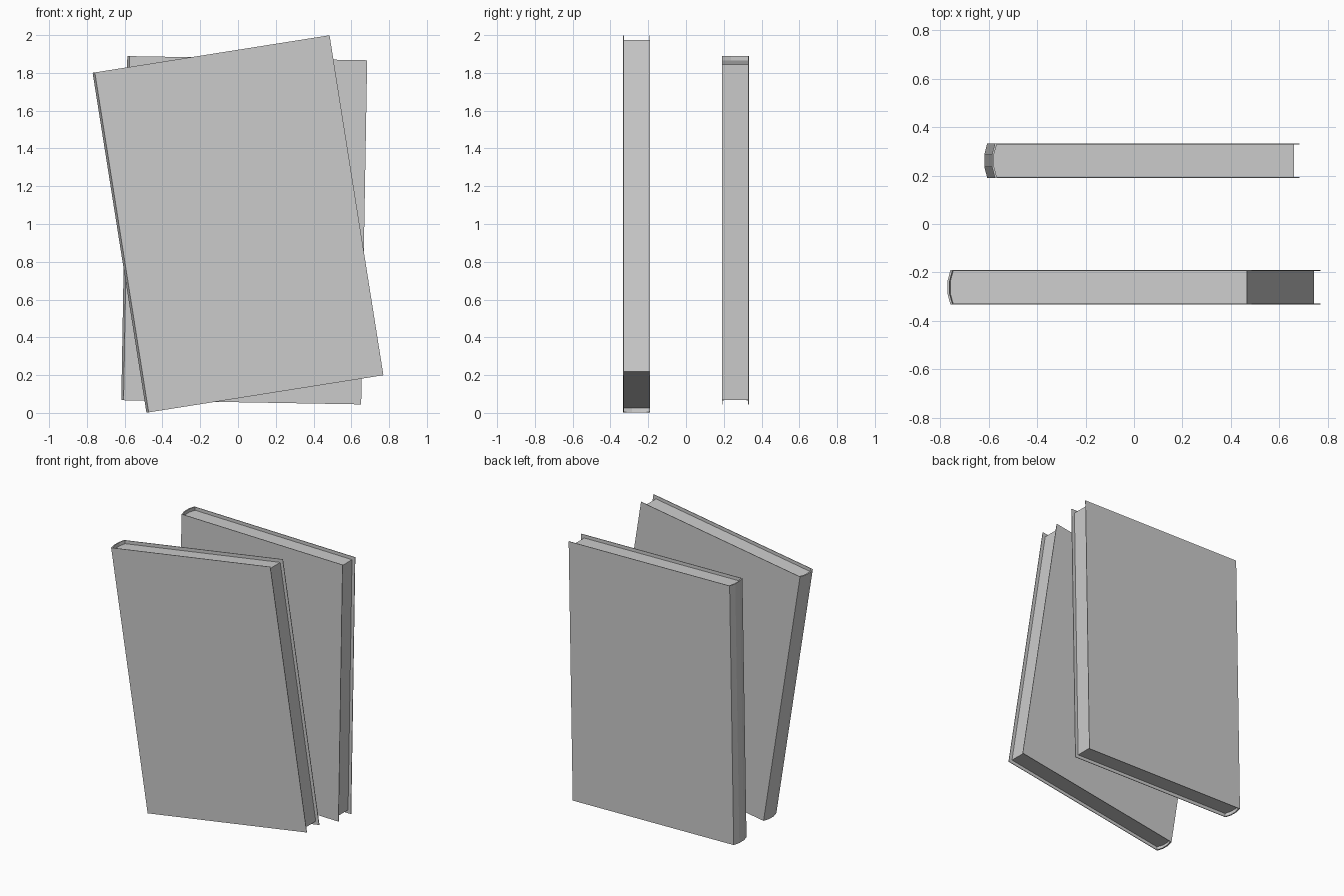
import bpy, bmesh, math
from mathutils import Matrix

if "Cube" in bpy.data.objects:
    bpy.data.objects.remove(bpy.data.objects["Cube"])

W, H, T = 1.27, 1.822, 0.143      # overall width, height and thickness of a book
BOARD, SPINE, BULGE = 0.004, 0.008, 0.012
INSET = 0.023                      # pages set back from the cover edges


def extrude_profile(name, points, height, matrix):
    """Extrude a plan profile (x, y) upward, centred on its own middle."""
    bm = bmesh.new()
    face = bm.faces.new([bm.verts.new((x, y, -height / 2)) for x, y in points])
    top = bmesh.ops.extrude_face_region(bm, geom=[face])
    verts = [v for v in top["geom"] if isinstance(v, bmesh.types.BMVert)]
    bmesh.ops.translate(bm, verts=verts, vec=(0, 0, height))
    bmesh.ops.recalc_face_normals(bm, faces=bm.faces)
    mesh = bpy.data.meshes.new(name)
    bm.to_mesh(mesh)
    bm.free()
    obj = bpy.data.objects.new(name, mesh)
    bpy.context.collection.objects.link(obj)
    obj.matrix_world = matrix


def spine_arc(x, half):
    """Three-sided rounded back, from the front edge to the rear edge."""
    return [(x + BULGE, -half), (x, -half * 0.36), (x, half * 0.36), (x + BULGE, half)]


def book(name, x, y, z, lean):
    matrix = Matrix.Translation((x, y, z)) @ Matrix.Rotation(math.radians(-lean), 4, 'Y')
    half, inner = T / 2, T / 2 - BOARD
    outer_arc = spine_arc(-W / 2, half)
    inner_arc = spine_arc(-W / 2 + SPINE, inner)
    # cover: two thin boards joined by the spine
    cover = [(W / 2, -half)] + outer_arc + [(W / 2, half), (W / 2, inner)]
    cover += inner_arc[::-1] + [(W / 2, -inner)]
    extrude_profile(name + "_cover", cover, H, matrix)
    # page block: fills the cover, with a flat fore edge
    fore = W / 2 - INSET
    extrude_profile(name + "_pages", [(fore, -inner)] + inner_arc + [(fore, inner)],
                    H - 2 * INSET, matrix)


book("front_book", 0.0, -0.2615, 1.0, 9)
book("back_book", 0.033, 0.2615, 0.967, -1)
